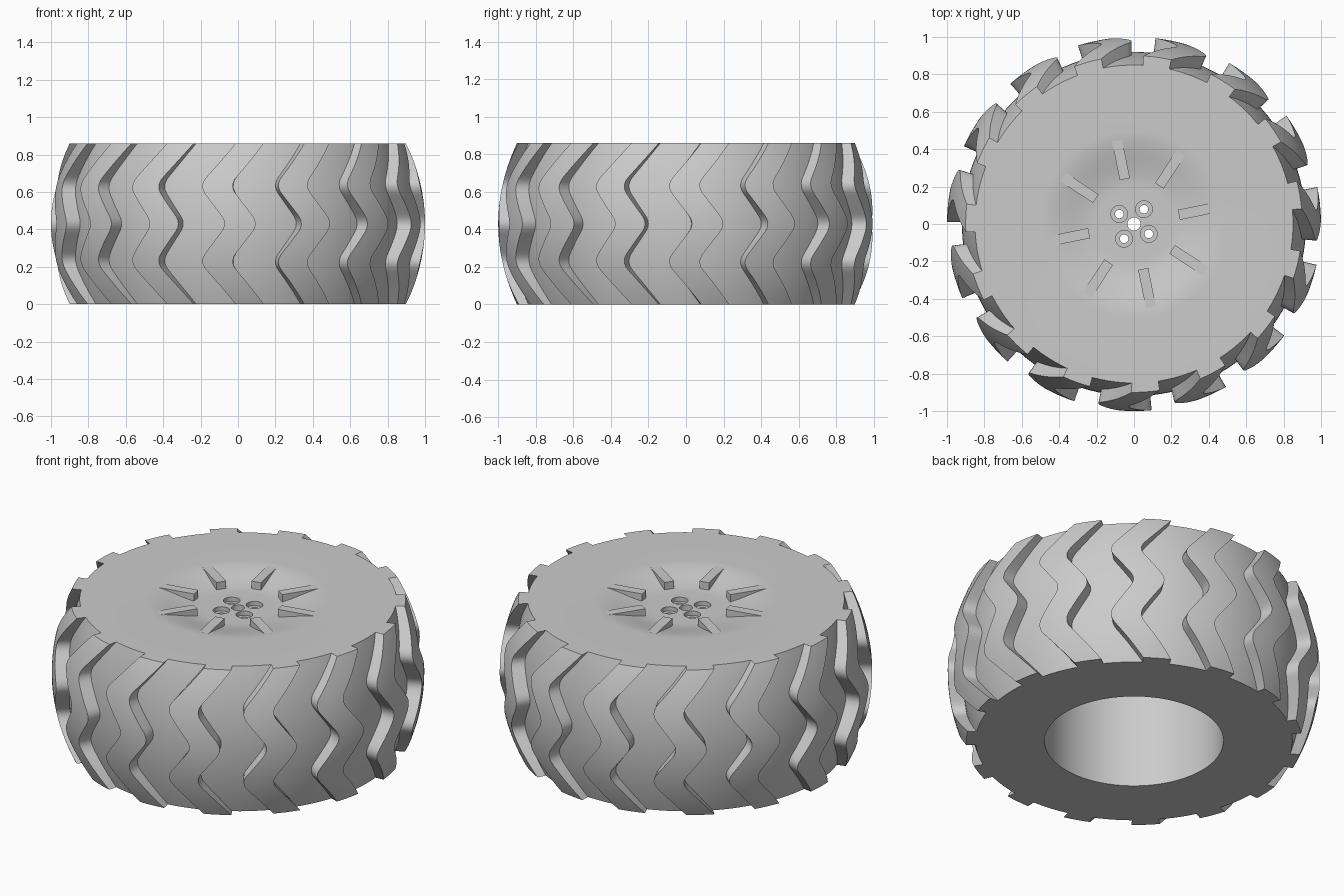
import bpy, bmesh, math
from mathutils import Matrix

H, MID = 0.86, 0.43          # tyre width and its middle
LUGS, SPOKES, BOLTS = 15, 8, 4

if "Cube" in bpy.data.objects:
    bpy.data.objects.remove(bpy.data.objects["Cube"], do_unlink=True)

grey = bpy.data.materials.new("plain grey")
grey.use_nodes = True
grey.diffuse_color = (0.6, 0.6, 0.6, 1)
bsdf = grey.node_tree.nodes["Principled BSDF"]
bsdf.inputs["Base Color"].default_value = grey.diffuse_color
bsdf.inputs["Roughness"].default_value = 0.7


def finish(name, bm, smooth=True):
    """Turn a bmesh into a named, shaded object."""
    bmesh.ops.recalc_face_normals(bm, faces=bm.faces)
    mesh = bpy.data.meshes.new(name)
    bm.to_mesh(mesh)
    bm.free()
    mesh.materials.append(grey)
    obj = bpy.data.objects.new(name, mesh)
    bpy.context.collection.objects.link(obj)
    if smooth:
        shade(obj)
    return obj


def shade(obj):
    bpy.ops.object.select_all(action='DESELECT')
    obj.select_set(True)
    bpy.context.view_layer.objects.active = obj
    bpy.ops.object.shade_smooth_by_angle(angle=math.radians(30))


def barrel(z, mid, end):
    """Bulging radius across the tyre width."""
    return mid - (mid - end) * ((z - MID) / MID) ** 2


def polar(r, degrees, z):
    a = math.radians(degrees)
    return (r * math.sin(a), -r * math.cos(a), z)


def base_radius(z):
    return barrel(z, 0.92, 0.85)


# Wheel body: tread base, dished face, centre bore and open back, as one lathe
def dish(r):
    t = min(max((r - 0.2) / 0.3, 0), 1)
    return 0.81 + (H - 0.81) * t * t * (3 - 2 * t)


profile = [(0.48, 0)]
profile += [(base_radius(H * i / 24), H * i / 24) for i in range(25)]
profile += [(r, dish(r)) for r in (0.5 - 0.3 * i / 16 for i in range(17))]
profile += [(0.035, 0.81), (0.035, 0.74), (0.48, 0.74)]

bm = bmesh.new()
STEPS = 120
rings = [[bm.verts.new(polar(r, 360 * s / STEPS, z)) for r, z in profile]
         for s in range(STEPS)]
for s in range(STEPS):
    a, b = rings[s], rings[(s + 1) % STEPS]
    for i in range(len(profile)):
        j = (i + 1) % len(profile)
        bm.faces.new((a[i], a[j], b[j], b[i]))
body = finish("wheel_body", bm, smooth=False)

# Bolt holes: counterbored and drilled through the hub
for radius, bottom in ((0.045, 0.785), (0.023, 0.7)):
    bm = bmesh.new()
    for k in range(BOLTS):
        a = math.radians(56 + 360 * k / BOLTS)
        at = Matrix.Translation((0.095 * math.cos(a), 0.095 * math.sin(a),
                                 (bottom + 0.9) / 2))
        bmesh.ops.create_cone(bm, cap_ends=True, segments=32, radius1=radius,
                              radius2=radius, depth=0.9 - bottom, matrix=at)
    cutter = finish("bolt_hole_cutter", bm, smooth=False)
    cutter.hide_render = True
    mod = body.modifiers.new("bolt holes", 'BOOLEAN')
    mod.operation, mod.solver, mod.object = 'DIFFERENCE', 'EXACT', cutter
    bpy.context.view_layer.objects.active = body
    bpy.ops.object.modifier_apply(modifier=mod.name)
    bpy.data.objects.remove(cutter, do_unlink=True)
shade(body)


# Tread lugs: zigzag bars with softened bends
def zigzag(z):
    d = abs(z - MID)
    if d < 0.205:
        return 1.6 - 9.1 * d / 0.205
    return -7.5 + 11.5 * (d - 0.205) / 0.225


def soft_zigzag(z):
    return sum(zigzag(z + 0.01 * k) for k in range(-4, 5)) / 9


bm = bmesh.new()
ROWS, HALF = 48, 4.8
for k in range(LUGS):
    rows = []
    for i in range(ROWS + 1):
        z = H * i / ROWS
        mid = 360 * k / LUGS + soft_zigzag(z)
        foot, crown = base_radius(z) - 0.004, barrel(z, 1.0, 0.9)
        section = [(foot, -HALF)]
        section += [(crown, HALF * (j / 2 - 1)) for j in range(5)]
        section += [(foot, HALF)]
        rows.append([bm.verts.new(polar(r, mid + a, z)) for r, a in section])
    n = len(rows[0])
    for lo, hi in zip(rows, rows[1:]):
        for j in range(n):
            m = (j + 1) % n
            bm.faces.new((lo[j], lo[m], hi[m], hi[j]))
    bm.faces.new(rows[0])
    bm.faces.new(rows[-1])
finish("tread_lugs", bm)

# Spokes: straight fins that rise out of the dish and blend into its rim
bm = bmesh.new()
for k in range(SPOKES):
    turn = Matrix.Rotation(math.radians(11.5 + 360 * k / SPOKES), 4, 'Z')
    place = Matrix.Translation((0.35, 0, 0.826))
    size = Matrix.Diagonal((0.21, 0.055, 0.062, 1))
    bmesh.ops.create_cube(bm, size=1, matrix=turn @ place @ size)
finish("spokes", bm, smooth=False)
